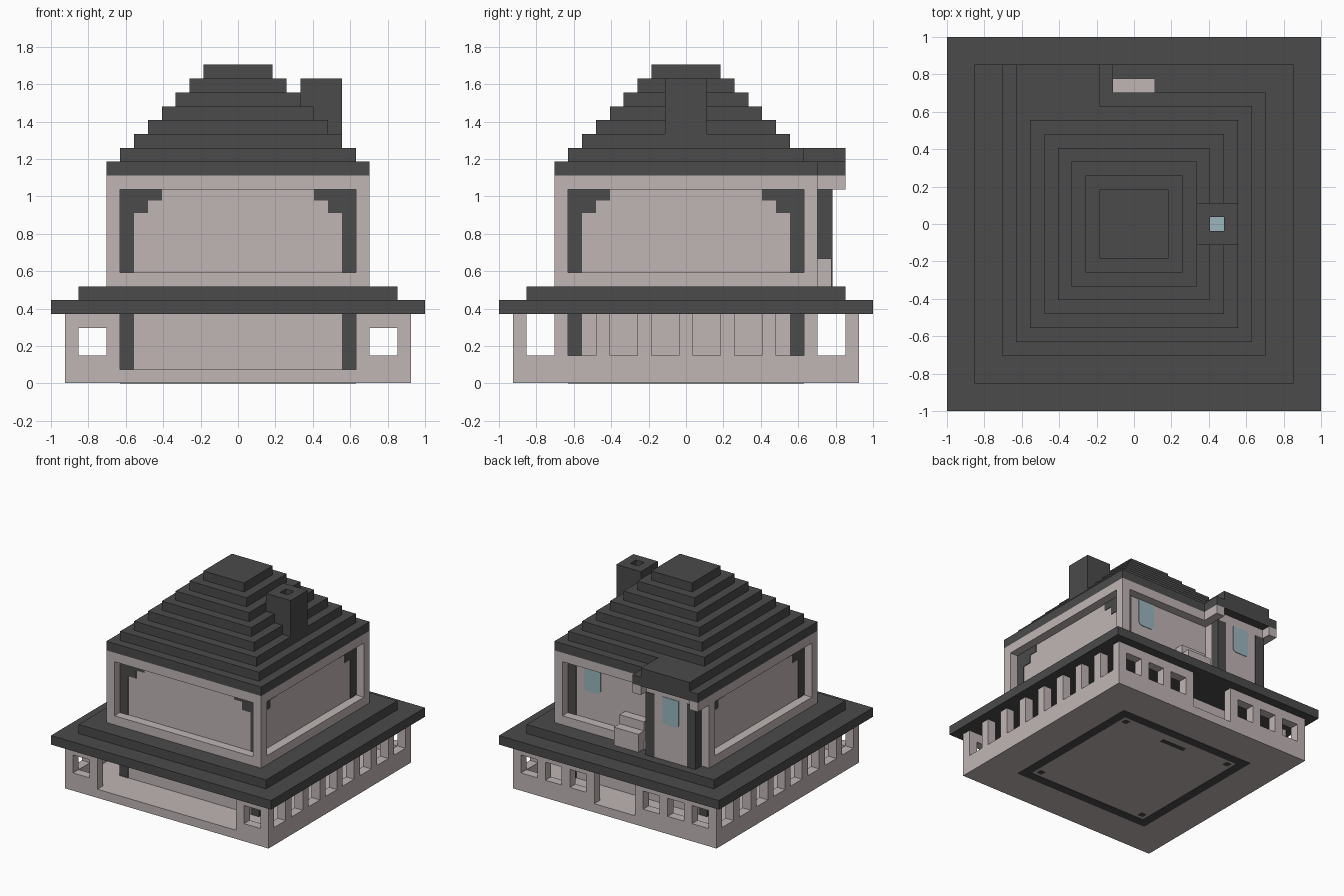
import bpy, bmesh, math
from mathutils import Vector, Matrix

U = 2 / 27          # size of one block
T = 0.06            # plate thickness in blocks

if "Cube" in bpy.data.objects:
    bpy.data.objects.remove(bpy.data.objects["Cube"])


def material(name, rgb):
    m = bpy.data.materials.new(name)
    m.use_nodes = True
    m.diffuse_color = (*rgb, 1)
    m.node_tree.nodes["Principled BSDF"].inputs["Base Color"].default_value = (*rgb, 1)
    return m


STONE = material("pale stone", (0.53, 0.46, 0.46))
DARK = material("charcoal", (0.069, 0.069, 0.069))
GLASS = material("pale blue glass", (0.32, 0.47, 0.51))


def finish(name, bm, mat):
    bmesh.ops.recalc_face_normals(bm, faces=bm.faces)
    bmesh.ops.scale(bm, vec=(U, U, U), verts=bm.verts)
    mesh = bpy.data.meshes.new(name)
    bm.to_mesh(mesh)
    bm.free()
    mesh.materials.append(mat)
    obj = bpy.data.objects.new(name, mesh)
    bpy.context.collection.objects.link(obj)
    return obj


def boxes(name, mat, *specs):
    """One object from boxes, each given as (x0, x1, y0, y1, z0, z1) in blocks."""
    bm = bmesh.new()
    for x0, x1, y0, y1, z0, z1 in specs:
        size = Vector((x1 - x0, y1 - y0, z1 - z0))
        mid = Vector((x0 + x1, y0 + y1, z0 + z1)) / 2
        bmesh.ops.create_cube(bm, size=1, matrix=Matrix.Translation(mid) @ Matrix.Diagonal(size.to_4d()))
    return finish(name, bm, mat)


def square(h, z0, z1):
    return (-h, h, -h, h, z0, z1)


def ring(outer, inner, z0, z1):
    return [(-outer, outer, -outer, -inner, z0, z1), (-outer, outer, inner, outer, z0, z1),
            (-outer, -inner, -inner, inner, z0, z1), (inner, outer, -inner, inner, z0, z1)]


def corners(a, b, z0, z1):
    out = []
    for xs in ((-b, -a), (a, b)):
        for ys in ((-b, -a), (a, b)):
            out.append((*xs, *ys, z0, z1))
    return out


def mirror(specs):
    return specs + [(-s[1], -s[0], *s[2:]) for s in specs]


def window(name, x, y):
    """Glass plate facing the back, with a rounded lower edge."""
    bm = bmesh.new()
    r = 0.4
    pts = [(x - 1, 14), (x + 1, 14)]
    for side, start in ((1, 0), (-1, -90)):
        for i in range(5):
            a = math.radians(start - i * 22.5)
            pts.append((x + side * (1 - r) + r * math.cos(a), 11 + r + r * math.sin(a)))
    face = bm.faces.new([bm.verts.new((px, y, pz)) for px, pz in pts])
    grown = bmesh.ops.extrude_face_region(bm, geom=[face])["geom"]
    verts = [g for g in grown if isinstance(g, bmesh.types.BMVert)]
    bmesh.ops.translate(bm, verts=verts, vec=(0, T, 0))
    finish(name, bm, GLASS)


# Ground slab with dark inlay underneath
boxes("ground_slab", STONE, square(12.5, 0.04, 1))
boxes("underside_inlay", DARK, *ring(8.5, 7.5, 0, 0.05), *corners(6.5, 7.1, 0, 0.05),
      (-1.5, 1.5, 6, 6.5, 0, 0.05))

# Porch side railings
side_rail = [(11.5, 12.5, -12.5, 12.5, 1, 2)]
for c in range(-12, 13, 3):
    side_rail.append((11.5, 12.5, c - 0.5, c + 0.5, 2, 5))
boxes("side_railings", STONE, *mirror(side_rail))

# Front and back railings with lintels
boxes("front_railing", STONE, *mirror([
    (8.5, 11.5, -12.5, -11.5, 1, 2), (8.5, 9.5, -12.5, -11.5, 2, 5),
    (9.5, 11.5, -12.5, -11.5, 4, 5)]))
back_rail = [(2.5, 11.5, 11.5, 12.5, 1, 2), (2.5, 11.5, 11.5, 12.5, 4, 5)]
for c in (3, 6, 9):
    back_rail.append((c - 0.5, c + 0.5, 11.5, 12.5, 2, 4))
boxes("back_railing", STONE, *mirror(back_rail))

# Lower storey
boxes("lower_walls", STONE, square(8.5, 1, 5))
boxes("lower_corner_posts", DARK, *corners(7.5, 8.5 + T, 1, 5))

# Porch roof
boxes("porch_roof_eave", DARK, square(13.5, 5, 6))
boxes("porch_roof_step", DARK, square(11.5, 6, 7))

# Upper storey with recessed panels
boxes("upper_walls", STONE, square(8.5, 7, 15))
boxes("upper_frame", STONE, *ring(9.5, 8.5, 7, 8), *ring(9.5, 8.5, 14, 15),
      *corners(8.5, 9.5, 8, 14))
boxes("upper_corner_posts", DARK, *corners(7.5, 8.5 + T, 8, 14))
brackets = []
for inner, low in ((6.5, 12.3), (5.5, 13.2)):
    outer = inner + 1
    brackets += mirror([(inner, outer, -8.5 - T, -8.5, low, 14)])
    for a, b in ((inner, outer), (-outer, -inner)):
        brackets += mirror([(8.5, 8.5 + T, a, b, low, 14)])
boxes("panel_brackets", DARK, *brackets)

# Back bay
boxes("bay_walls", STONE, (-8.5, -2.5, 8.5, 10.5, 7, 15))
boxes("bay_posts", DARK, (-8.5 - T, -7.5, 9.5, 10.5 + T, 7, 14),
      (-3.5, -2.5 + T, 9.5, 10.5 + T, 7, 14))
boxes("bay_corbels", STONE, (-9.5, -8.5, 9.5, 11.5, 14, 15), (-2.5, -1.5, 9.5, 11.5, 14, 15))
boxes("bay_roof", DARK, (-9.5, -1.5, 9.5, 11.5, 15, 16), (-8.5, -2.5, 8.5, 11.5, 16, 17))

# Stepped box on the back ledge
boxes("back_step_box", STONE, (-1.5, 1.5, 9.5, 10.5, 7, 9), (-1.5, 1.5, 8.5, 9.5, 8, 10))

# Windows
window("back_window", 5.5, 8.5)
window("bay_window", -5.5, 10.5)

# Stepped main roof
boxes("main_roof", DARK, *[square(9.5 - i, 15 + i, 16 + i) for i in range(8)])

# Chimney with open flue
boxes("chimney", DARK, (4.5, 5.5, -1.5, 1.5, 17, 22), (6.5, 7.5, -1.5, 1.5, 17, 22),
      (5.5, 6.5, -1.5, -0.5, 17, 22), (5.5, 6.5, 0.5, 1.5, 17, 22))
boxes("flue_floor", GLASS, (5.5, 6.5, -0.5, 0.5, 18, 19 + T))
